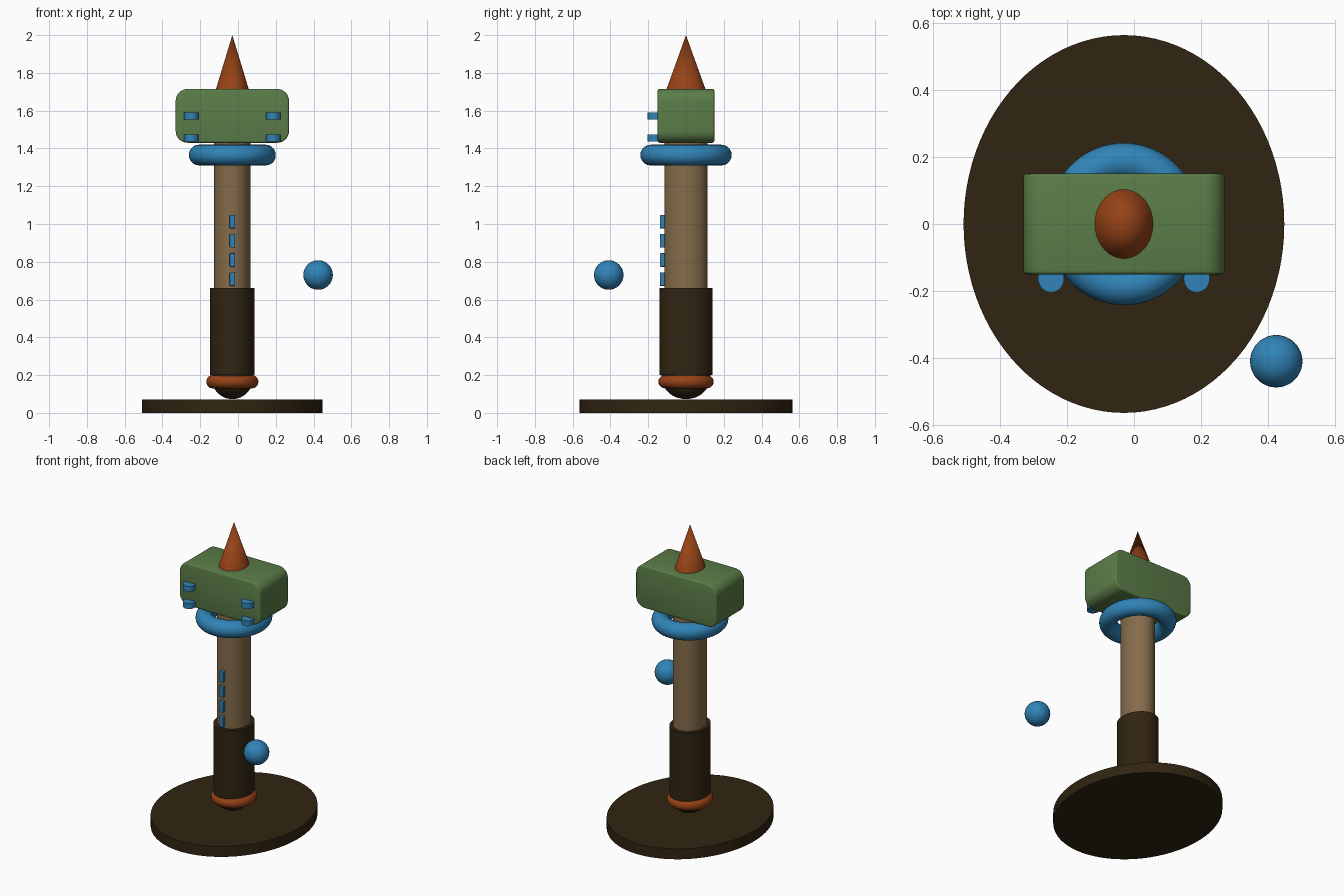
import bpy, bmesh, math

if "Cube" in bpy.data.objects:
    bpy.data.objects.remove(bpy.data.objects["Cube"])

CX = -0.03  # axis of the tower


def mat(name, r, g, b):
    m = bpy.data.materials.new(name)
    m.diffuse_color = (r, g, b, 1)
    m.use_nodes = True
    m.node_tree.nodes["Principled BSDF"].inputs["Base Color"].default_value = m.diffuse_color
    return m


DARK = mat("dark brown", 0.030, 0.018, 0.006)
TAN = mat("tan", 0.235, 0.150, 0.070)
GREEN = mat("green", 0.105, 0.205, 0.065)
BLUE = mat("blue", 0.030, 0.230, 0.480)
ORANGE = mat("burnt orange", 0.300, 0.055, 0.008)


def finish(name, material, smooth=True):
    o = bpy.context.object
    o.name = name
    o.data.materials.append(material)
    bpy.ops.object.transform_apply(location=False, rotation=True, scale=True)
    if smooth:
        bpy.ops.object.shade_smooth_by_angle(angle=math.radians(35))
    return o


def cylinder(name, material, x, y, z0, z1, rx, ry, top=1.0, sides=64):
    """Elliptical cylinder, or a cone when top is 0."""
    bpy.ops.mesh.primitive_cone_add(vertices=sides, radius1=1, radius2=top, depth=1,
                                    location=(x, y, (z0 + z1) / 2))
    bpy.context.object.scale = (rx, ry, z1 - z0)
    return finish(name, material)


def ball(name, material, loc, size):
    bpy.ops.mesh.primitive_uv_sphere_add(segments=48, ring_count=24, radius=1, location=loc)
    bpy.context.object.scale = size
    return finish(name, material)


def ring(name, material, z, rx, ry, tube, half_height):
    """Torus with outer radii rx, ry."""
    bpy.ops.mesh.primitive_torus_add(major_segments=64, minor_segments=20, location=(CX, 0, z),
                                     major_radius=ry - tube, minor_radius=tube)
    bpy.context.object.scale = (rx / ry, 1, half_height / tube)
    return finish(name, material)


def box(name, material, loc, size, bevel):
    bpy.ops.mesh.primitive_cube_add(size=1, location=loc)
    bpy.context.object.scale = size
    o = finish(name, material, False)
    b = o.modifiers.new("bevel", 'BEVEL')
    b.width, b.segments = bevel, 2
    return o


# Base, foot and shaft
cylinder("base_disc", DARK, CX, 0, 0, 0.07, 0.478, 0.563, sides=96)
ball("foot_ball", DARK, (CX, 0, 0.19), (0.112, 0.130, 0.117))
ring("foot_ring", ORANGE, 0.165, 0.138, 0.146, 0.035, 0.035)
cylinder("lower_sleeve", DARK, CX, 0, 0.20, 0.66, 0.118, 0.140)
cylinder("shaft", TAN, CX, 0, 0.60, 1.45, 0.097, 0.114)
ring("collar_ring", BLUE, 1.365, 0.230, 0.242, 0.056, 0.055)

# Head: rounded rectangle profile pushed along y, with softened rims
W, H, R, D = 0.30, 0.1425, 0.063, 0.15
bm = bmesh.new()
loop = []
for sx, sz, a0 in ((1, 1, 0), (-1, 1, 90), (-1, -1, 180), (1, -1, 270)):
    for i in range(9):
        a = math.radians(a0 + i * 90 / 8)
        loop.append(bm.verts.new((sx * (W - R) + R * math.cos(a), -D,
                                  sz * (H - R) + R * math.sin(a))))
face = bm.faces.new(loop)
ext = bmesh.ops.extrude_face_region(bm, geom=[face])
for v in ext["geom"]:
    if isinstance(v, bmesh.types.BMVert):
        v.co.y = D
bmesh.ops.recalc_face_normals(bm, faces=bm.faces)
rims = [e for e in bm.edges if abs(e.verts[0].co.y - e.verts[1].co.y) < 1e-4]
bmesh.ops.bevel(bm, geom=rims, offset=0.01, segments=3, profile=0.5, affect='EDGES')
me = bpy.data.meshes.new("head")
bm.to_mesh(me)
bm.free()
head = bpy.data.objects.new("head", me)
head.location = (CX, 0, 1.5725)
bpy.context.collection.objects.link(head)
bpy.context.view_layer.objects.active = head
head.select_set(True)
for o in bpy.context.selected_objects:
    o.select_set(o == head)
finish("head", GREEN)

# Spike on top
cylinder("top_spike", ORANGE, CX, 0, 1.70, 2.0, 0.091, 0.108, top=0)

# Pegs on the head front, mirrored pairs
for side, label in ((-1, "left"), (1, "right")):
    for z, level in ((1.456, "lower"), (1.572, "upper")):
        cylinder(f"{level}_{label}_peg", BLUE, CX + side * 0.217, -0.162,
                 z - 0.018, z + 0.018, 0.039, 0.042, sides=32)

# Column of studs up the shaft front
for i in range(4):
    box(f"stud_{i + 1}", BLUE, (CX, -0.119, 0.708 + i * 0.1015), (0.028, 0.038, 0.072), 0.004)

# Loose ball floating beside the shaft
ball("floating_ball", BLUE, (0.424, -0.409, 0.73), (0.078, 0.078, 0.078))
